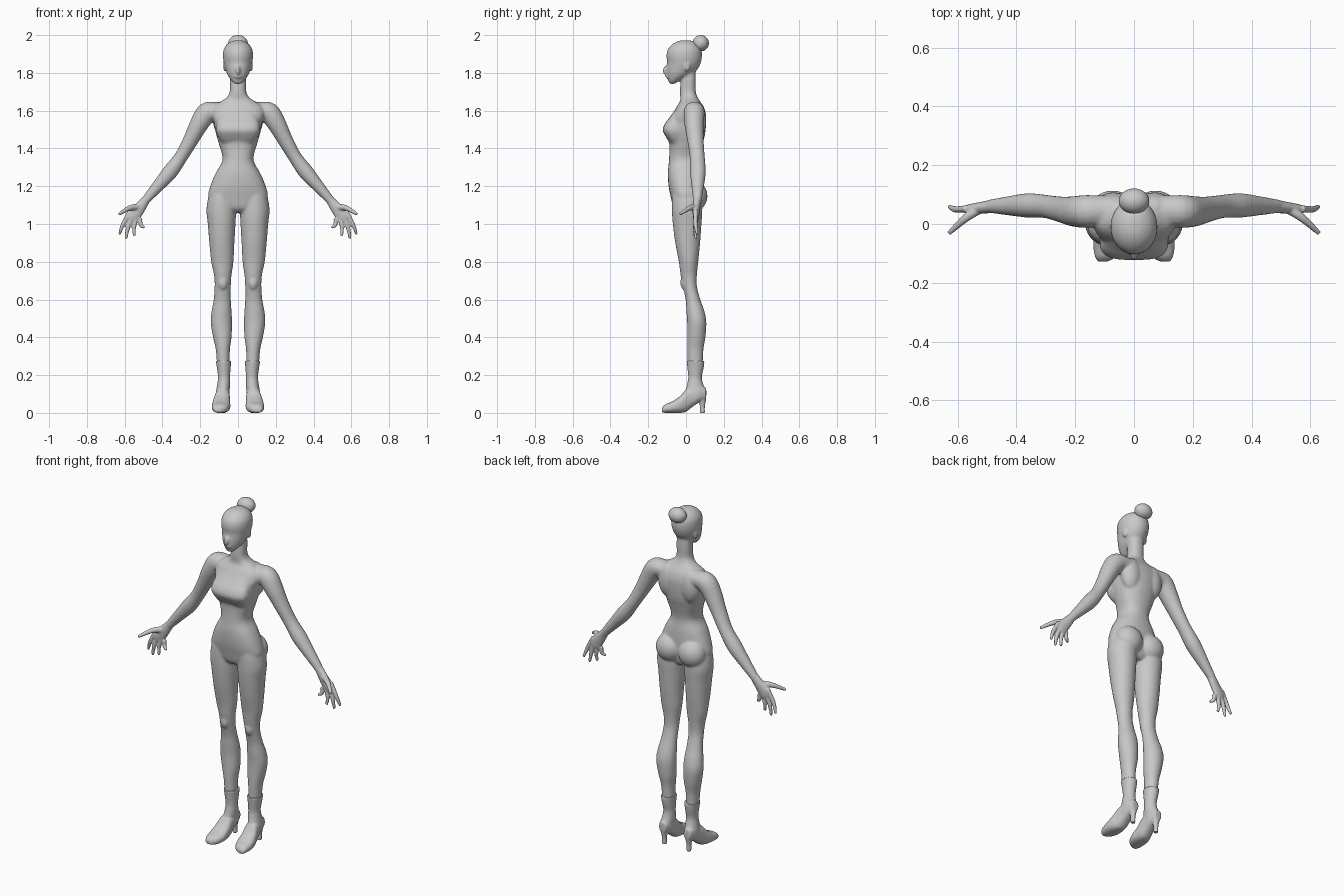
import bpy, bmesh, math
from mathutils import Vector, Matrix

grey = bpy.data.materials.new("plain_grey")
grey.diffuse_color = (0.58, 0.58, 0.58, 1)
SEG = 28


def spline(rows, steps=4):
    """Catmull-Rom resampling of tuples of numbers."""
    out = []
    for i in range(len(rows) - 1):
        a, b, c, d = (rows[max(0, min(len(rows) - 1, j))] for j in range(i - 1, i + 3))
        for s in range(steps):
            t = s / steps
            out.append(tuple(0.5 * (2 * q + (r - p) * t + (2 * p - 5 * q + 4 * r - w) * t * t
                                    + (3 * q - p - 3 * r + w) * t ** 3)
                             for p, q, r, w in zip(a, b, c, d)))
    return out + [rows[-1]]


def skin(bm, rings):
    """Bridge rings of points and cap both ends."""
    loops = [[bm.verts.new(p) for p in ring] for ring in rings]
    n = len(loops[0])
    for a, b in zip(loops, loops[1:]):
        for i in range(n):
            bm.faces.new((a[i], a[(i + 1) % n], b[(i + 1) % n], b[i]))
    bm.faces.new(loops[0][::-1])
    bm.faces.new(loops[-1])


def loft(bm, rows, power=2.0, axis='z', side=1):
    """Rows: position, x min, x max, then min and max of the other axis."""
    rings = []
    for t, x0, x1, b0, b1 in spline(rows):
        ring = []
        for k in range(SEG):
            a = 2 * math.pi * k / SEG
            c, s = math.cos(a), math.sin(a)
            x = (x0 + x1) / 2 + (x1 - x0) / 2 * math.copysign(abs(c) ** (2 / power), c)
            b = (b0 + b1) / 2 + (b1 - b0) / 2 * math.copysign(abs(s) ** (2 / power), s)
            ring.append((x * side, b, t) if axis == 'z' else (x * side, t, b))
        rings.append(ring)
    skin(bm, rings)


def tube(bm, rows, side=1):
    """Rows: x, y, z, radius in the front plane, radius in depth."""
    rows = spline(rows)
    rings = []
    for i, (x, y, z, r, d) in enumerate(rows):
        t = Vector(rows[min(i + 1, len(rows) - 1)][:3]) - Vector(rows[max(i - 1, 0)][:3])
        q = t.to_track_quat('Z', 'Y')
        ring = []
        for k in range(16):
            a = 2 * math.pi * k / 16
            p = Vector((x, y, z)) + q @ Vector((d * math.cos(a), r * math.sin(a), 0))
            ring.append((p.x * side, p.y, p.z))
        rings.append(ring)
    skin(bm, rings)


def ball(bm, centre, size):
    m = Matrix.Translation(centre) @ Matrix.Diagonal((*size, 1))
    bmesh.ops.create_uvsphere(bm, u_segments=24, v_segments=16, radius=1, matrix=m)


def finish(name, bm, voxel=0, smooth=5):
    bmesh.ops.recalc_face_normals(bm, faces=bm.faces)
    for f in bm.faces:
        f.smooth = True
    me = bpy.data.meshes.new(name)
    bm.to_mesh(me)
    bm.free()
    me.materials.append(grey)
    ob = bpy.data.objects.new(name, me)
    bpy.context.collection.objects.link(ob)
    if voxel:
        rm = ob.modifiers.new("blend", 'REMESH')
        rm.mode = 'VOXEL'
        rm.voxel_size = voxel
        rm.use_smooth_shade = True
        sm = ob.modifiers.new("soften", 'SMOOTH')
        sm.factor = 0.5
        sm.iterations = smooth
    return ob


body = bmesh.new()

# Torso and neck: height, half width, front, back
torso = [(1.06, .06, -.04, .05), (1.085, .12, -.066, .068), (1.14, .158, -.08, .076),
         (1.20, .147, -.092, .08), (1.27, .118, -.096, .077), (1.34, .082, -.09, .07),
         (1.42, .1, -.088, .087), (1.46, .112, -.1, .098), (1.50, .122, -.106, .104),
         (1.54, .128, -.098, .107), (1.58, .142, -.074, .106), (1.62, .135, -.05, .094),
         (1.65, .09, -.032, .074), (1.67, .06, -.03, .062), (1.70, .044, -.032, .052),
         (1.76, .043, -.028, .052), (1.82, .04, -.02, .05)]
loft(body, [(z, -w, w, f, b) for z, w, f, b in torso], 2.3)

# Bust band, flat across the middle
bust = [(1.43, .088, -.085), (1.46, .106, -.106), (1.495, .117, -.123),
        (1.53, .114, -.113), (1.56, .104, -.09), (1.59, .09, -.068)]
loft(body, [(z, -w, w, f, .02) for z, w, f in bust], 3.2)

# Head with nose and lips
head = [(1.742, .018, -.086, -.06), (1.76, .036, -.094, -.03), (1.79, .056, -.103, .03),
        (1.82, .067, -.104, .062), (1.855, .076, -.1, .079), (1.89, .08, -.104, .085),
        (1.925, .076, -.096, .081), (1.952, .058, -.072, .062), (1.968, .032, -.042, .035),
        (1.973, .01, -.015, .012)]
loft(body, [(z, -w, w, f, b) for z, w, f, b in head])
ball(body, (0, -.106, 1.812), (.012, .018, .026))
ball(body, (0, -.1, 1.78), (.02, .01, .009))

leg = [(1.24, .03, .1, -.05, .05), (1.17, .015, .148, -.072, .076), (1.08, .01, .167, -.075, .086),
       (1.0, .013, .16, -.07, .082), (.9, .019, .152, -.057, .075), (.8, .024, .142, -.038, .065),
       (.73, .034, .127, -.029, .058), (.67, .038, .124, -.017, .058), (.6, .038, .129, -.002, .076),
       (.54, .034, .14, .002, .097), (.48, .032, .145, .006, .108), (.4, .034, .132, .006, .103),
       (.33, .043, .117, .006, .092), (.22, .043, .11, .01, .088)]
arm = [(.07, .045, 1.598, .045, .05), (.12, .045, 1.598, .048, .053), (.165, .043, 1.588, .056, .056),
       (.205, .043, 1.53, .05, .052), (.25, .05, 1.445, .041, .044), (.303, .06, 1.353, .036, .04),
       (.36, .063, 1.275, .041, .042), (.42, .062, 1.205, .033, .034), (.485, .06, 1.13, .024, .024),
       (.515, .056, 1.092, .024, .02)]
palm = [(.47, .06, 1.147, .021, .021), (.49, .059, 1.124, .024, .021), (.52, .055, 1.085, .031, .02),
        (.555, .052, 1.04, .037, .016), (.57, .05, 1.02, .022, .011)]
# Fingers: knuckle x, z and tip x, y, z
fingers = [(.58, 1.052, .628, .06, .945), (.565, 1.035, .593, .052, .922),
           (.547, 1.02, .547, .045, .937), (.527, 1.01, .495, .04, .982)]

for s, label in ((1, "left"), (-1, "right")):
    loft(body, leg, side=s)
    tube(body, arm, s)
    # Buttock, shoulder blade, kneecap and ear
    ball(body, (.073 * s, .044, 1.148), (.08, .07, .08))
    ball(body, (.07 * s, .058, 1.55), (.062, .05, .1))
    ball(body, (.08 * s, -.008, .69), (.026, .022, .04))
    ball(body, (.069 * s, .006, 1.835), (.01, .017, .028))
    # Hand
    hand = bmesh.new()
    tube(hand, palm, s)
    for kx, kz, tx, ty, tz in fingers:
        tube(hand, [(kx - .01, .052, kz + .02, .012, .012),
                    ((kx + tx) / 2 + .004, .05, (kz + tz) / 2, .0115, .011),
                    (tx, ty, tz, .007, .007)], s)
    tube(hand, [(.53, .048, 1.09, .018, .016), (.575, .018, 1.084, .014, .014),
                (.63, -.032, 1.052, .008, .008)], s)
    finish(label + "_hand", hand, .0045, 4)
finish("body", body, .0055, 12)

# Hair bun
bun = bmesh.new()
ball(bun, (0, .078, 1.957), (.052, .043, .043))
finish("hair_bun", bun)

# Heeled ankle boots
shaft = [(.275, .035, .118, .003, .098), (.24, .039, .112, .007, .094), (.19, .042, .106, .012, .084),
         (.15, .042, .11, .006, .092), (.115, .045, .115, 0, .108), (.09, .052, .108, .03, .106)]
foot = [(-.128, .09, .122, .004, .026), (-.11, .06, .133, 0, .045), (-.07, .042, .139, 0, .062),
        (-.03, .041, .135, 0, .09), (0, .042, .126, .006, .124), (.035, .044, .118, .032, .142),
        (.07, .045, .115, .056, .15), (.107, .058, .102, .074, .13)]
heel = [(.1, .05, .11, .052, .108), (.07, .06, .1, .066, .106),
        (.035, .067, .093, .073, .1), (0, .067, .093, .073, .1)]
for s, name in ((1, "left_boot"), (-1, "right_boot")):
    boot = bmesh.new()
    loft(boot, shaft, side=s)
    loft(boot, foot, 2.4, 'y', s)
    loft(boot, heel, side=s)
    finish(name, boot, .0045, 3)
